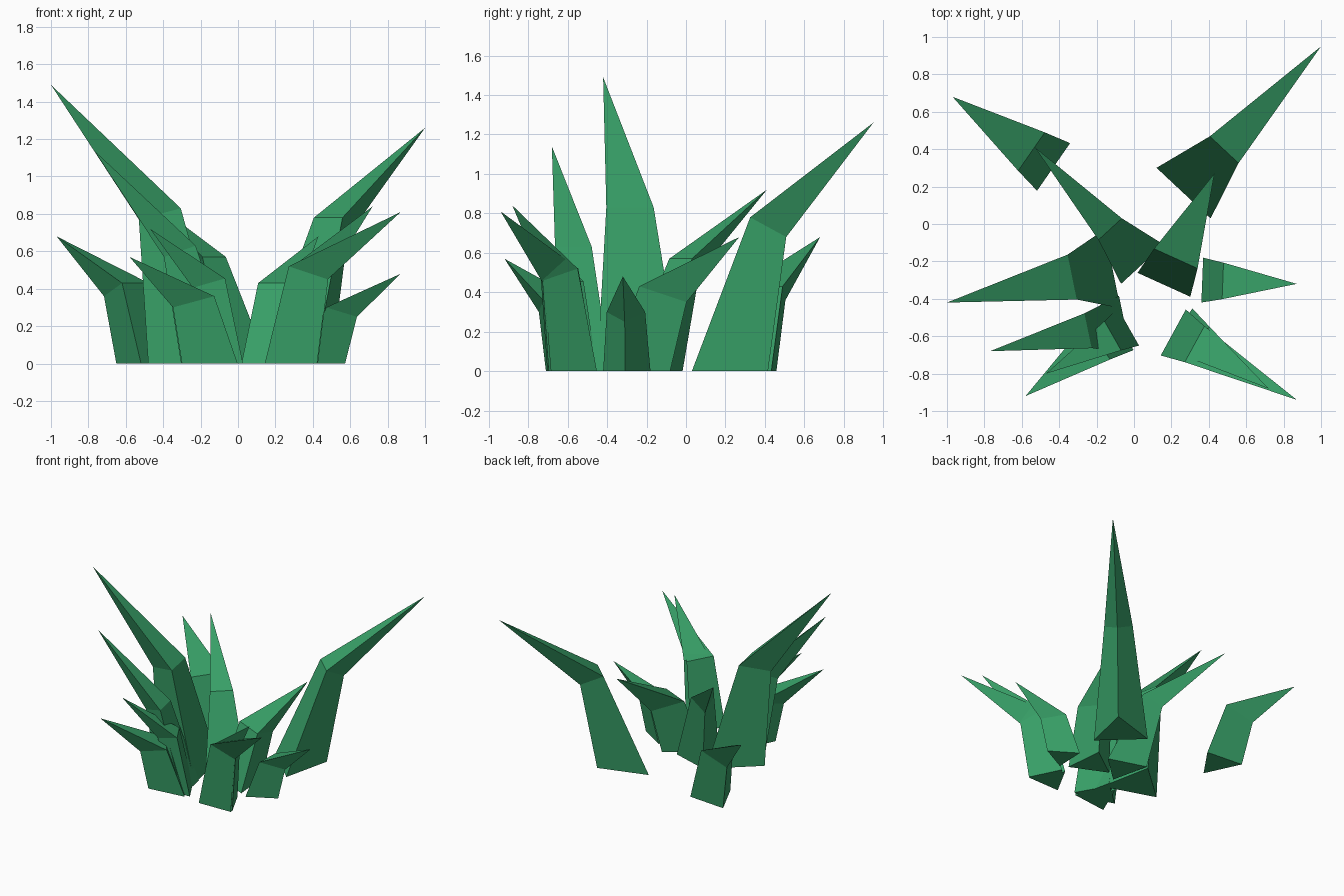
import bpy, bmesh, math
from mathutils import Vector

if "Cube" in bpy.data.objects:
    bpy.data.objects.remove(bpy.data.objects["Cube"])

green = bpy.data.materials.new("leaf_green")
green.diffuse_color = (0.04, 0.36, 0.14, 1)
green.use_nodes = True
green.node_tree.nodes["Principled BSDF"].inputs["Base Color"].default_value = green.diffuse_color


def blade(name, base, width, bend, tip):
    """Three-sided blade: equilateral base, tilted triangle at the bend, pointed tip.
    bend = (reach, height, width, drop of its outer corner)"""
    c, tip = Vector((*base, 0)), Vector(tip)
    out = tip - c
    out.z = 0
    out.normalize()
    side = Vector((out.y, -out.x, 0))
    k = math.sqrt(3) / 2
    reach, height, bw, drop = bend
    m = c + out * reach + Vector((0, 0, height))
    depth = math.sqrt((k * bw) ** 2 - drop ** 2)
    low = [c - side * width / 2, c + side * width / 2, c + out * k * width]
    mid = [m - side * bw / 2, m + side * bw / 2, m + out * depth - Vector((0, 0, drop))]

    bm = bmesh.new()
    a = [bm.verts.new(p) for p in low]
    b = [bm.verts.new(p) for p in mid]
    t = bm.verts.new(tip)
    bm.faces.new(a)
    for i in range(3):
        j = (i + 1) % 3
        bm.faces.new((a[i], a[j], b[j], b[i]))
        bm.faces.new((b[i], b[j], t))
    bmesh.ops.recalc_face_normals(bm, faces=bm.faces)
    mesh = bpy.data.meshes.new(name)
    bm.to_mesh(mesh)
    bm.free()
    mesh.materials.append(green)
    bpy.context.collection.objects.link(bpy.data.objects.new(name, mesh))


# base centre of inner edge, base width, bend, tip
blades = [
    ((0.265, 0.165), 0.396, (0.318, 0.78, 0.21, 0.10), (1.0, 0.95, 1.26)),
    ((-0.115, -0.24), 0.43, (0.22, 0.83, 0.245, 0.06), (-1.0, -0.42, 1.49)),
    ((-0.43, 0.305), 0.31, (0.144, 0.43, 0.25, 0.07), (-0.97, 0.68, 0.68)),
    ((0.365, -0.30), 0.24, (0.11, 0.30, 0.195, 0.05), (0.87, -0.32, 0.48)),
    ((0.21, -0.58), 0.28, (0.13, 0.52, 0.22, 0.07), (0.87, -0.94, 0.81)),
    ((0.24, -0.56), 0.26, (0.13, 0.52, 0.20, 0.06), (0.72, -0.88, 0.84)),
    ((-0.092, -0.554), 0.30, (0.13, 0.36, 0.23, 0.06), (-0.58, -0.92, 0.57)),
    ((-0.03, -0.55), 0.23, (0.096, 0.455, 0.18, 0.05), (-0.47, -0.80, 0.72)),
    ((-0.05, -0.53), 0.30, (0.20, 0.63, 0.19, 0.06), (-0.77, -0.68, 1.14)),
    ((0.045, -0.215), 0.31, (0.255, 0.57, 0.17, 0.07), (-0.53, 0.41, 0.92)),
    ((0.16, -0.325), 0.31, (0.154, 0.43, 0.255, 0.08), (0.43, 0.27, 0.68)),
]
for n, (base, width, bend, tip) in enumerate(blades, 1):
    blade(f"grass_blade_{n}", base, width, bend, tip)
